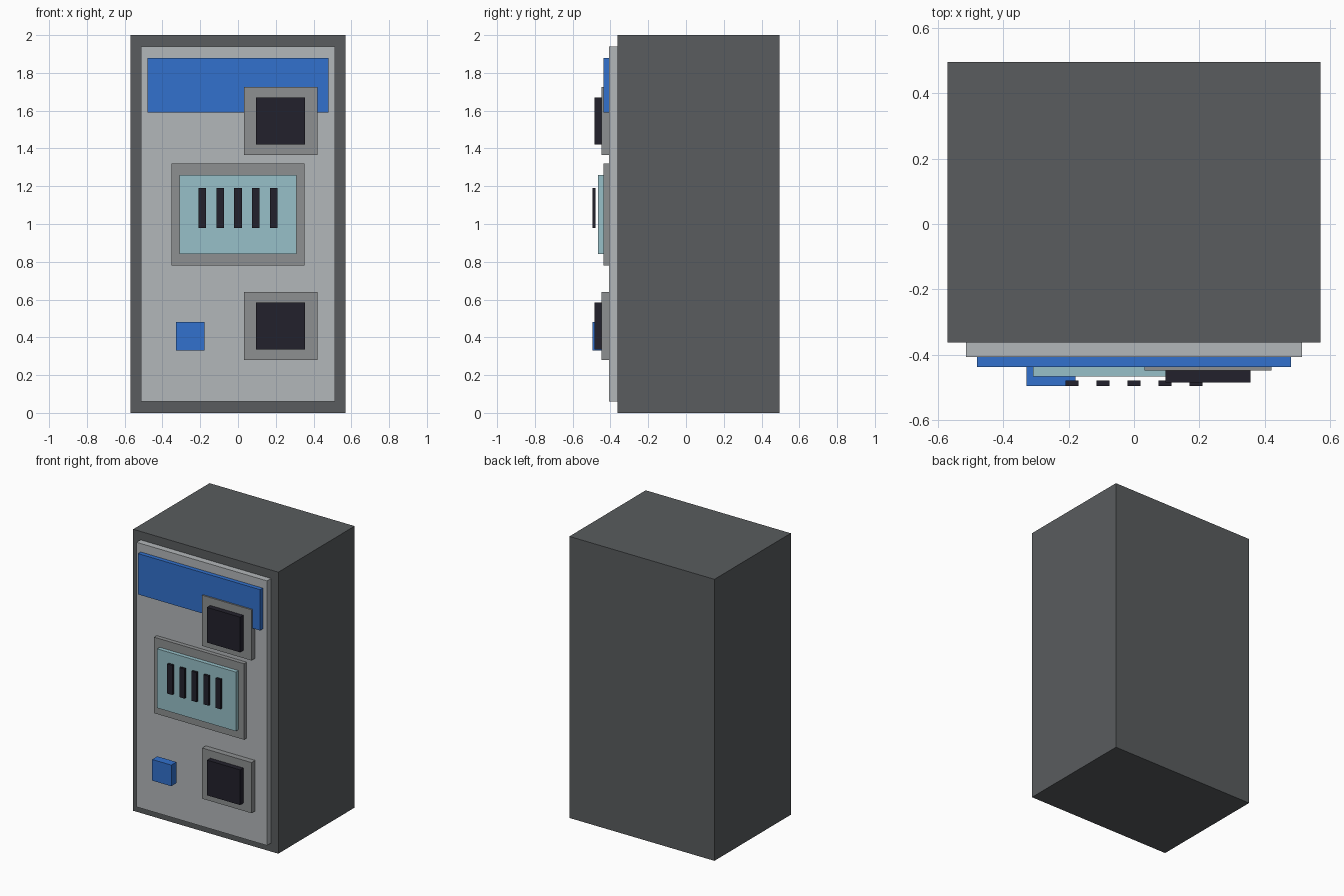
import bpy
import bmesh

if "Cube" in bpy.data.objects:
    bpy.data.objects.remove(bpy.data.objects["Cube"])


def material(name, rgb):
    m = bpy.data.materials.new(name)
    m.diffuse_color = (*rgb, 1)
    m.use_nodes = True
    m.node_tree.nodes["Principled BSDF"].inputs["Base Color"].default_value = m.diffuse_color
    return m


CHARCOAL = material("charcoal", (0.10, 0.107, 0.112))
LIGHT_GREY = material("light grey", (0.45, 0.475, 0.49))
MID_GREY = material("mid grey", (0.27, 0.28, 0.285))
BLUE = material("blue", (0.032, 0.165, 0.61))
PALE_CYAN = material("pale cyan", (0.31, 0.53, 0.58))
NEAR_BLACK = material("near black", (0.016, 0.015, 0.025))


def box(name, xs, ys, zs, mat):
    """Box spanning the given (min, max) range on each axis."""
    ranges = (xs, ys, zs)
    bm = bmesh.new()
    bmesh.ops.create_cube(bm, size=1)
    for v in bm.verts:
        v.co = [lo + (c + 0.5) * (hi - lo) for c, (lo, hi) in zip(v.co, ranges)]
    mesh = bpy.data.meshes.new(name)
    bm.to_mesh(mesh)
    bm.free()
    mesh.materials.append(mat)
    obj = bpy.data.objects.new(name, mesh)
    bpy.context.collection.objects.link(obj)
    return obj


# Cabinet and its raised front panel
box("cabinet", (-0.57, 0.57), (-0.362, 0.495), (0, 2), CHARCOAL)
box("front_panel", (-0.513, 0.513), (-0.407, -0.362), (0.06, 1.94), LIGHT_GREY)

# Header banner
box("banner", (-0.48, 0.48), (-0.437, -0.407), (1.59, 1.88), BLUE)

# Framed display with a row of floating bars
box("display_frame", (-0.353, 0.353), (-0.437, -0.407), (0.78, 1.32), MID_GREY)
box("display_screen", (-0.309, 0.309), (-0.466, -0.437), (0.84, 1.26), PALE_CYAN)
for i in range(5):
    x = (i - 2) * 0.095
    box(f"display_bar_{i + 1}", (x - 0.02, x + 0.02), (-0.495, -0.478), (0.98, 1.19), NEAR_BLACK)

# Upper and lower slots, each a dark block on a grey frame
for label, z in (("upper", 1.545), ("lower", 0.46)):
    box(f"{label}_slot_frame", (0.032, 0.42), (-0.448, -0.407), (z - 0.18, z + 0.18), MID_GREY)
    box(f"{label}_slot", (0.096, 0.356), (-0.485, -0.448), (z - 0.125, z + 0.125), NEAR_BLACK)

# Square push button
box("button", (-0.328, -0.178), (-0.495, -0.437), (0.33, 0.48), BLUE)
